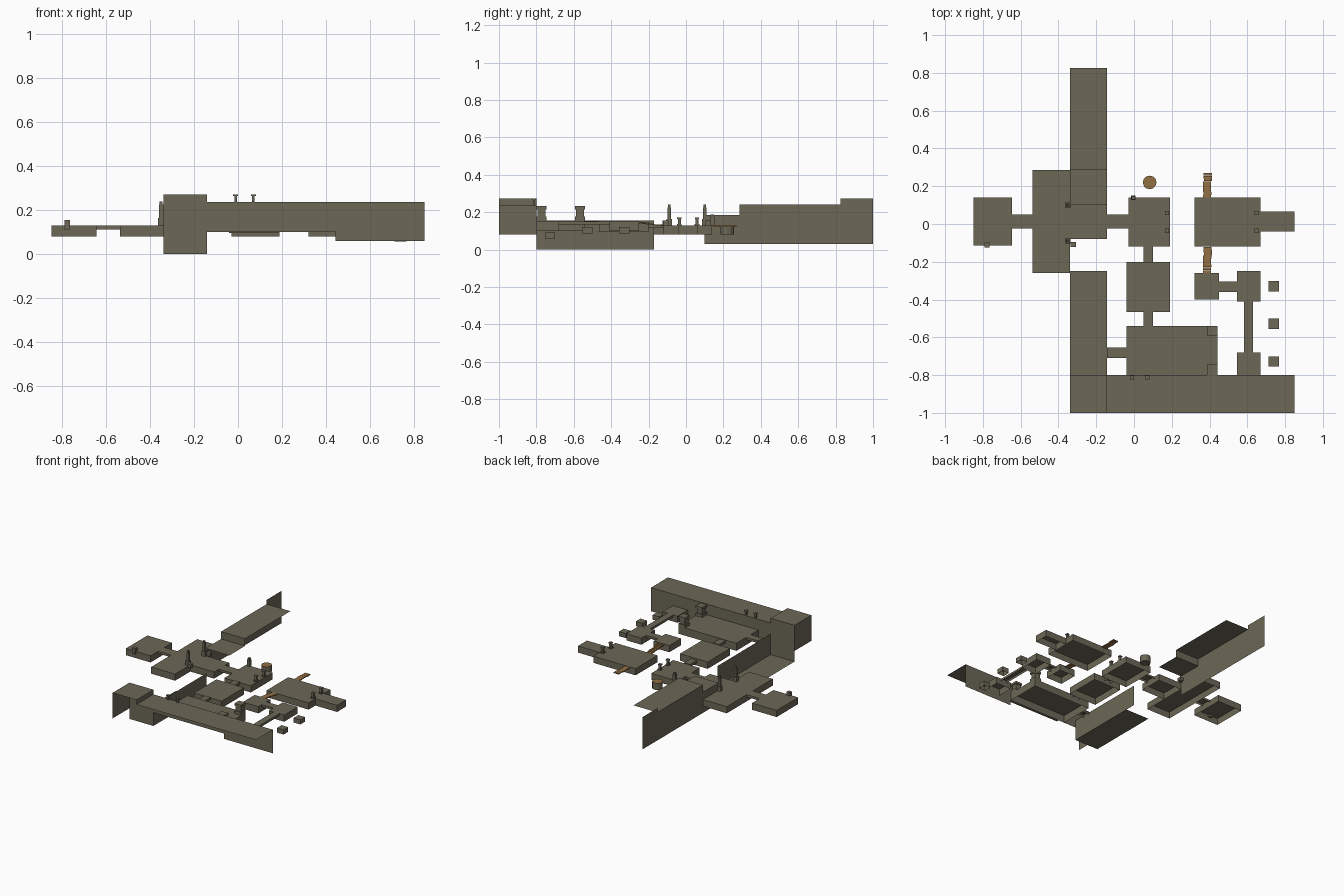
import bpy, bmesh, math, random

if "Cube" in bpy.data.objects:
    bpy.data.objects.remove(bpy.data.objects["Cube"])

random.seed(4)


def material(name, rgb):
    m = bpy.data.materials.new(name)
    m.diffuse_color = (*rgb, 1)
    m.use_nodes = True
    m.node_tree.nodes["Principled BSDF"].inputs["Base Color"].default_value = m.diffuse_color
    return m


STONE = material("grey_stone", (0.150, 0.138, 0.095))
WOOD = material("brown_wood", (0.29, 0.16, 0.055))


def make(name, bm, mat=STONE):
    me = bpy.data.meshes.new(name)
    bm.to_mesh(me)
    bm.free()
    me.materials.append(mat)
    ob = bpy.data.objects.new(name, me)
    bpy.context.collection.objects.link(ob)
    return ob


def add_box(bm, x0, x1, y0, y1, z0, z1, bottom=True):
    lo = [bm.verts.new(p) for p in ((x0, y0, z0), (x1, y0, z0), (x1, y1, z0), (x0, y1, z0))]
    hi = [bm.verts.new((v.co.x, v.co.y, z1)) for v in lo]
    bm.faces.new(hi)
    for i in range(4):
        j = (i + 1) % 4
        bm.faces.new((lo[i], lo[j], hi[j], hi[i]))
    if bottom:
        bm.faces.new(lo[::-1])


def slab(name, x0, x1, y0, y1, top, base):
    """Floor with skirt walls, open underneath."""
    bm = bmesh.new()
    add_box(bm, x0, x1, y0, y1, base, top, bottom=False)
    return make(name, bm)


def quad(name, pts):
    bm = bmesh.new()
    bm.faces.new([bm.verts.new(p) for p in pts])
    return make(name, bm)


def flat(name, x0, x1, y0, y1, z):
    return quad(name, ((x0, y0, z), (x1, y0, z), (x1, y1, z), (x0, y1, z)))


def wall_x(name, x, y0, y1, z0, z1):
    return quad(name, ((x, y0, z0), (x, y1, z0), (x, y1, z1), (x, y0, z1)))


def wall_y(name, y, x0, x1, z0, z1):
    return quad(name, ((x0, y, z0), (x1, y, z0), (x1, y, z1), (x0, y, z1)))


def stack(name, x, y, tiers):
    """Stacked square tiers: (half width, z0, z1)."""
    bm = bmesh.new()
    for w, z0, z1 in tiers:
        add_box(bm, x - w, x + w, y - w, y + w, z0, z1)
    return make(name, bm)


# Main walkway, west to east
slab("west_room", -0.85, -0.645, -0.115, 0.14, 0.13, 0.08)
slab("west_bridge", -0.645, -0.538, -0.025, 0.05, 0.13, 0.113)
slab("cross_hall", -0.538, -0.34, -0.26, 0.285, 0.13, 0.08)
slab("hall_landing", -0.34, -0.142, -0.08, 0.10, 0.13, 0.08)
slab("centre_bridge", -0.142, -0.03, -0.025, 0.05, 0.13, 0.113)
slab("centre_room", -0.03, 0.19, -0.12, 0.14, 0.13, 0.08)
slab("east_room", 0.32, 0.67, -0.12, 0.14, 0.13, 0.08)
slab("east_landing", 0.67, 0.85, -0.04, 0.065, 0.13, 0.08)

# Southern rooms
slab("centre_south_bridge", 0.05, 0.10, -0.20, -0.12, 0.135, 0.115)
slab("south_room", -0.04, 0.19, -0.465, -0.20, 0.147, 0.095)
slab("south_bridge", 0.05, 0.10, -0.54, -0.465, 0.152, 0.135)
slab("great_room", -0.04, 0.442, -0.80, -0.54, 0.157, 0.10)
slab("pit_bridge", -0.142, -0.04, -0.71, -0.655, 0.157, 0.14)
slab("small_room", 0.32, 0.45, -0.40, -0.26, 0.15, 0.10)
slab("small_bridge", 0.45, 0.545, -0.36, -0.305, 0.15, 0.133)
slab("east_platform", 0.545, 0.67, -0.41, -0.25, 0.15, 0.10)
slab("long_bridge", 0.582, 0.63, -0.68, -0.41, 0.15, 0.133)
slab("corner_platform", 0.545, 0.67, -0.80, -0.68, 0.15, 0.10)

# Stepping blocks
for y, top in ((-0.33, 0.12), (-0.528, 0.12), (-0.728, 0.092)):
    slab("stepping_block", 0.712, 0.767, y - 0.027, y + 0.027, top, top - 0.035)

# Northern terrace with its outer wall
flat("north_terrace", -0.34, -0.142, 0.285, 0.825, 0.24)
flat("north_step", -0.34, -0.142, 0.10, 0.285, 0.185)
for y0, y1, z in ((0.10, 0.285, 0.185), (0.285, 0.825, 0.24), (0.825, 1.0, 0.272)):
    wall_x("north_wall", -0.34, y0, y1, 0.03, z)
wall_y("north_riser", 0.285, -0.34, -0.142, 0.185, 0.24)

# Sunken pit
flat("pit_floor", -0.34, -0.142, -0.80, -0.25, 0.0)
wall_x("pit_wall", -0.142, -0.80, -0.17, 0.0, 0.155)
wall_y("pit_end_wall", -0.80, -0.34, -0.142, 0.0, 0.272)

# Southern rampart
flat("rampart_top", -0.142, 0.85, -1.0, -0.80, 0.237)
flat("rampart_corner_top", -0.34, -0.142, -1.0, -0.80, 0.272)
wall_x("rampart_corner_side", -0.34, -1.0, -0.80, 0.08, 0.272)
wall_x("rampart_corner_riser", -0.142, -1.0, -0.80, 0.237, 0.272)
wall_y("rampart_wall", -0.80, -0.142, 0.445, 0.10, 0.237)
wall_y("rampart_east_wall", -0.80, 0.445, 0.85, 0.06, 0.237)

# Pillars in the great room
for y in (-0.567, -0.772):
    stack("pillar", 0.414, y, ((0.027, 0.157, 0.178), (0.021, 0.178, 0.215),
                               (0.027, 0.215, 0.232)))

# Statues on pedestals in the cross hall
for y in (0.10, -0.09):
    bm = bmesh.new()
    s = 1 if y > 0 else -1
    add_box(bm, -0.365, -0.335, y - 0.014, y + 0.014, 0.13, 0.165)
    add_box(bm, -0.36, -0.34, y - 0.009, y + 0.009, 0.165, 0.225)
    add_box(bm, -0.357, -0.343, y - 0.006, y + 0.006, 0.225, 0.24)
    add_box(bm, -0.335, -0.307, y + s * 0.018 - 0.014, y + s * 0.018 + 0.014, 0.13, 0.155)
    make("statue", bm)

# Small posts, rampart pegs and blocks
for x in (0.175, 0.65):
    for y in (0.058, -0.036):
        stack("gate_post", x, y, ((0.013, 0.13, 0.137), (0.008, 0.137, 0.165), (0.011, 0.165, 0.173)))
for x in (-0.011, 0.07):
    stack("rampart_peg", x, -0.812, ((0.006, 0.237, 0.265), (0.011, 0.265, 0.272)))
stack("west_post", -0.778, -0.112, ((0.013, 0.113, 0.155),))
stack("north_post", -0.005, 0.14, ((0.012, 0.13, 0.175), (0.009, 0.175, 0.188)))

# Round stump with a wooden lid
bm = bmesh.new()
bmesh.ops.create_cone(bm, cap_ends=True, segments=12, radius1=0.036, radius2=0.036, depth=0.05)
bmesh.ops.translate(bm, verts=bm.verts, vec=(0.083, 0.22, 0.105))
stump = make("round_stump", bm)
stump.data.materials.append(WOOD)
for p in stump.data.polygons:
    if p.normal.z > 0.9:
        p.material_index = 1

# Plank bridges, slightly uneven
for y0, y1, z0, z1 in ((-0.26, -0.12, 0.148, 0.13), (0.14, 0.27, 0.128, 0.128)):
    bm = bmesh.new()
    n = 9
    step = (y1 - y0) / n
    for i in range(n):
        z = z0 + (z1 - z0) * (i + 0.5) / n
        j = random.uniform(-0.003, 0.003)
        add_box(bm, 0.367 + j, 0.41 + j, y0 + i * step, y0 + (i + 0.97) * step, z - 0.006, z)
    make("plank_bridge", bm, WOOD)
